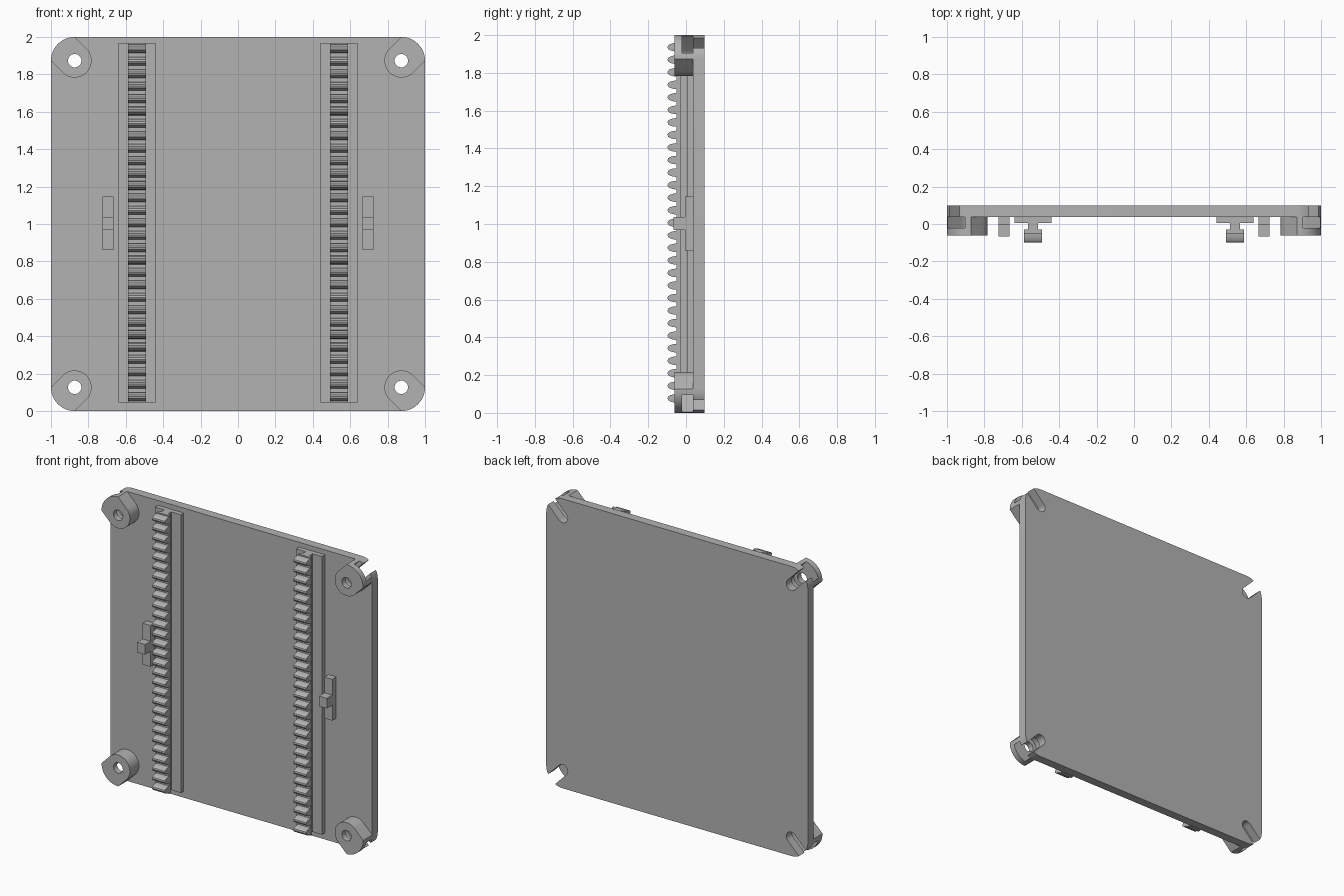
import bpy, bmesh
from math import sin, cos, pi, asin, atan2
from mathutils import Vector

old = bpy.data.objects.get("Cube")
if old:
    bpy.data.objects.remove(old, do_unlink=True)

grey = bpy.data.materials.new("plain grey")
grey.use_nodes = True
colour = (0.45, 0.45, 0.45, 1)
grey.diffuse_color = colour
grey.node_tree.nodes["Principled BSDF"].inputs["Base Color"].default_value = colour

# Depths along y, back to front
BACK, FACE, BOSS = 0.098, 0.037, -0.062
HOLE = 0.873          # corner hole distance from the centre lines
ROUND = 1 - HOLE      # plate corner radius


def prism(name, outline, start, end, axis="y"):
    """Extrude an (x, z) outline along y, or a (y, z) outline along x."""
    bm = bmesh.new()
    if axis == "y":
        verts = [bm.verts.new((a, start, b)) for a, b in outline]
        step = Vector((0, end - start, 0))
    else:
        verts = [bm.verts.new((start, a, b)) for a, b in outline]
        step = Vector((end - start, 0, 0))
    face = bm.faces.new(verts)
    new = bmesh.ops.extrude_face_region(bm, geom=[face], use_keep_orig=True)
    moved = [v for v in new["geom"] if isinstance(v, bmesh.types.BMVert)]
    bmesh.ops.translate(bm, verts=moved, vec=step)
    bmesh.ops.recalc_face_normals(bm, faces=bm.faces)
    mesh = bpy.data.meshes.new(name)
    bm.to_mesh(mesh)
    bm.free()
    mesh.materials.append(grey)
    obj = bpy.data.objects.new(name, mesh)
    bpy.context.collection.objects.link(obj)
    return obj


def box(name, x0, x1, y0, y1, z0, z1):
    return prism(name, [(x0, z0), (x1, z0), (x1, z1), (x0, z1)], y0, y1)


def arc(cx, cz, r, a0, a1, n):
    return [(cx + r * cos(a0 + (a1 - a0) * i / n),
             cz + r * sin(a0 + (a1 - a0) * i / n)) for i in range(n + 1)]


def activate(obj):
    bpy.ops.object.select_all(action="DESELECT")
    obj.select_set(True)
    bpy.context.view_layer.objects.active = obj


def cut(obj, cutters):
    activate(obj)
    for c in cutters:
        c.hide_render = True
        mod = obj.modifiers.new("cut", "BOOLEAN")
        mod.operation, mod.solver, mod.object = "DIFFERENCE", "EXACT", c
        bpy.ops.object.modifier_apply(modifier=mod.name)
    for c in cutters:
        bpy.data.objects.remove(c, do_unlink=True)
    smooth(obj)


def smooth(obj):
    activate(obj)
    bpy.ops.object.shade_smooth_by_angle(angle=pi / 6)


def slot(cx, cz, out, r, y0, y1):
    """Round-ended channel running outward from a corner hole."""
    pts = arc(cx, cz, r, out + pi / 2, out + 3 * pi / 2, 16)
    far = [(x + 0.3 * cos(out), z + 0.3 * sin(out)) for x, z in (pts[-1], pts[0])]
    return prism("slot_cutter", pts + far, y0, y1)


# Back plate with rounded corners
outline = []
for i, (sx, sz) in enumerate([(1, 1), (-1, 1), (-1, -1), (1, -1)]):
    outline += arc(sx * HOLE, 1 + sz * HOLE, ROUND, i * pi / 2, (i + 1) * pi / 2, 12)
plate = prism("back_plate", outline, FACE, BACK)

# Corner bosses: screw hole in front, wide slot behind, narrow slot in the plate
plate_slots = []
for sx, side in ((1, "left"), (-1, "right")):
    for sz, level in ((1, "top"), (-1, "bottom")):
        cx, cz, out = sx * HOLE, 1 + sz * HOLE, atan2(sz, sx)
        r = 0.09
        spread = asin(r / ROUND)
        shape = arc(cx, cz, r, out + pi / 2, out + 3 * pi / 2, 24)
        shape += arc(cx, cz, ROUND, out - spread, out + spread, 12)
        boss = prism(f"{level}_{side}_boss", shape, BOSS, FACE)
        hole = prism("hole_cutter", arc(cx, cz, 0.036, 0, 2 * pi, 24)[:-1], -0.2, 0.2)
        cut(boss, [slot(cx, cz, out, 0.065, -0.022, 0.2), hole])
        plate_slots.append(slot(cx, cz, out, 0.038, -0.2, 0.2))
cut(plate, plate_slots)

# Toothed racks and side catches, one pair on each side
LOW, HIGH, PITCH, TEETH = 0.045, 1.967, 0.0664, 29
ROOT = -0.05
for s, side in ((1, "left"), (-1, "right")):
    mid = s * 0.54
    box(f"{side}_rack_base", mid - 0.099, mid + 0.099, 0.005, FACE, LOW, HIGH)
    box(f"{side}_rack_stem", mid - 0.027, mid + 0.027, -0.03, 0.005, LOW, HIGH)

    # Rack head and its rounded teeth as one profile
    profile = [(-0.03, HIGH), (-0.03, LOW), (ROOT, LOW)]
    half = [(ROOT, 0.023), (-0.068, 0.021), (-0.085, 0.016), (-0.095, 0.009)]
    for i in range(TEETH):
        z = 0.077 + i * PITCH
        profile += [(y, z - w) for y, w in half]
        profile.append((-0.098, z))
        profile += [(y, z + w) for y, w in reversed(half)]
    profile.append((ROOT, HIGH))
    smooth(prism(f"{side}_rack_teeth", profile, mid - 0.048, mid + 0.048, "x"))

    # Catch: a low bar with a block standing at its middle
    c = s * 0.695
    box(f"{side}_catch_bar", c - 0.03, c + 0.03, -0.006, FACE, 0.86, 1.146)
    box(f"{side}_catch_block", c - 0.03, c + 0.03, -0.066, -0.006, 0.967, 1.037)
